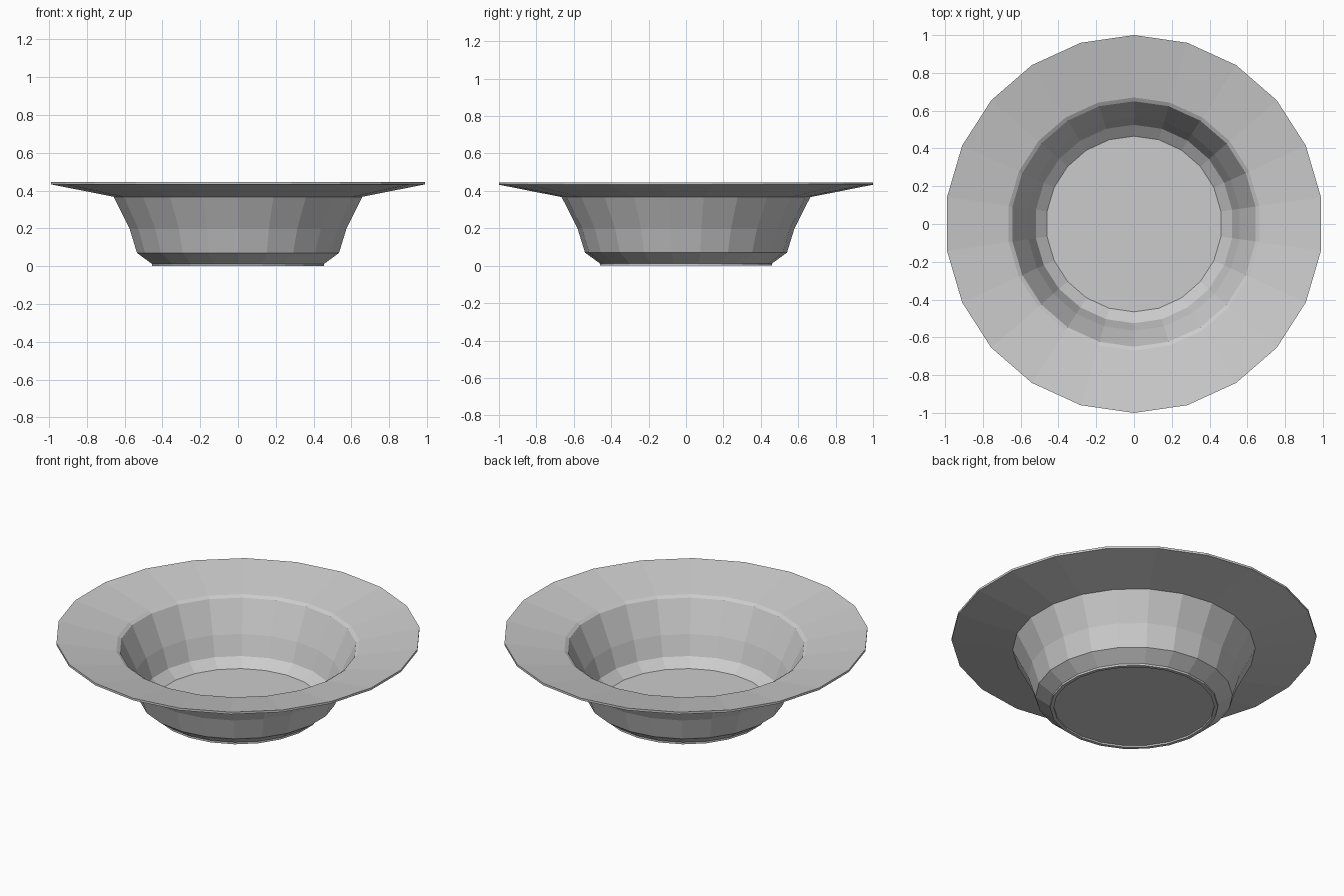
import bpy, bmesh
from math import pi, sin, cos

cube = bpy.data.objects.get("Cube")
if cube:
    bpy.data.objects.remove(cube, do_unlink=True)

# Single grey ceramic
ceramic = bpy.data.materials.new("grey_ceramic")
ceramic.use_nodes = True
colour = (0.6, 0.6, 0.6, 1)
ceramic.diffuse_color = colour
ceramic.node_tree.nodes["Principled BSDF"].inputs["Base Color"].default_value = colour

SIDES = 22

# Wall section as (radius, height), from the underside out and over to the floor
section = [
    (0.44, 0.01), (0.44, 0.0), (0.46, 0.0), (0.46, 0.012),   # foot ring
    (0.54, 0.07), (0.58, 0.2), (0.665, 0.367),               # outer wall
    (1.0, 0.433), (1.0, 0.446),                              # rim edge
    (0.67, 0.382), (0.65, 0.37),                             # rim top and lip
    (0.565, 0.19), (0.525, 0.075), (0.465, 0.027),           # inner wall
]


def lathe(name, points, sides):
    """Turn a section around z, closing both ends with a flat disc."""
    bm = bmesh.new()
    rings = []
    for r, z in points:
        angles = [2 * pi * i / sides for i in range(sides)]
        rings.append([bm.verts.new((r * sin(a), r * cos(a), z)) for a in angles])
    for low, high in zip(rings, rings[1:]):
        for i in range(sides):
            j = (i + 1) % sides
            bm.faces.new((low[i], low[j], high[j], high[i]))
    bm.faces.new(rings[0])
    bm.faces.new(rings[-1])
    bmesh.ops.recalc_face_normals(bm, faces=bm.faces)
    mesh = bpy.data.meshes.new(name)
    bm.to_mesh(mesh)
    bm.free()
    mesh.materials.append(ceramic)
    obj = bpy.data.objects.new(name, mesh)
    bpy.context.collection.objects.link(obj)
    return obj


lathe("rimmed_bowl", section, SIDES)
